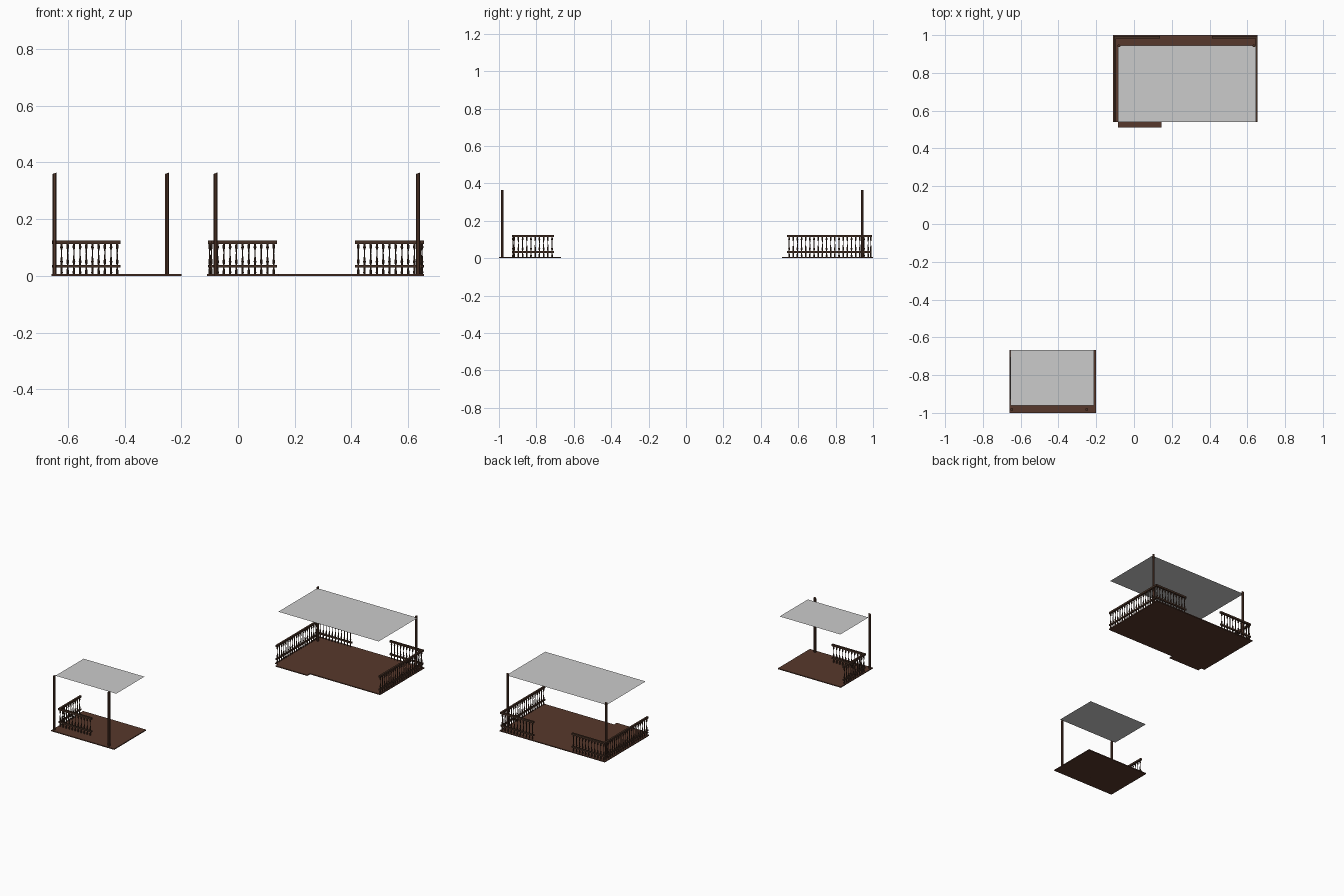
import bpy, bmesh, math
from mathutils import Matrix, Vector

if "Cube" in bpy.data.objects:
    bpy.data.objects.remove(bpy.data.objects["Cube"])


def material(name, rgb):
    m = bpy.data.materials.new(name)
    m.diffuse_color = (*rgb, 1)
    m.use_nodes = True
    m.node_tree.nodes["Principled BSDF"].inputs["Base Color"].default_value = m.diffuse_color
    return m


DECK = material("deck brown", (0.095, 0.04, 0.025))
RAIL = material("rail dark brown", (0.06, 0.03, 0.018))
POST = material("post brown", (0.085, 0.037, 0.022))
CLOTH = material("canopy grey", (0.6, 0.6, 0.6))


def finish(bm, name, mat):
    me = bpy.data.meshes.new(name)
    bm.to_mesh(me)
    bm.free()
    me.materials.append(mat)
    ob = bpy.data.objects.new(name, me)
    bpy.context.collection.objects.link(ob)
    return ob


def add_box(bm, x0, x1, y0, y1, z0, z1):
    mat = Matrix.Translation(((x0 + x1) / 2, (y0 + y1) / 2, (z0 + z1) / 2)) @ \
        Matrix.Diagonal((x1 - x0, y1 - y0, z1 - z0, 1))
    bmesh.ops.create_cube(bm, size=1, matrix=mat)


# Turned baluster: (radius, height)
SPINDLE = [(0.003, 0.0), (0.0045, 0.012), (0.003, 0.028), (0.003, 0.04), (0.0048, 0.05),
           (0.003, 0.06), (0.0018, 0.08), (0.0022, 0.092), (0.0048, 0.1), (0.0032, 0.114)]


def add_spindle(bm, x, y, n=8):
    rings = [[bm.verts.new((x + r * math.cos(2 * math.pi * i / n),
                            y + r * math.sin(2 * math.pi * i / n), z)) for i in range(n)]
             for r, z in SPINDLE]
    for a, b in zip(rings, rings[1:]):
        for i in range(n):
            j = (i + 1) % n
            bm.faces.new((a[i], a[j], b[j], b[i]))
    bm.faces.new(rings[0][::-1])
    bm.faces.new(rings[-1])


def railing(name, start, end):
    """Straight axis-aligned railing: two bars and a row of balusters."""
    bm = bmesh.new()
    s, e = Vector(start), Vector(end)
    for w, z0, z1 in ((0.006, 0.113, 0.125), (0.0045, 0.029, 0.039)):
        along_x = abs(e.x - s.x) > abs(e.y - s.y)
        px, py = (0, w) if along_x else (w, 0)
        add_box(bm, s.x - px, e.x + px, s.y - py, e.y + py, z0, z1)
    count = round((e - s).length / 0.0222)
    for i in range(count):
        p = s.lerp(e, (i + 0.5) / count)
        add_spindle(bm, p.x, p.y)
    finish(bm, name, RAIL)


def post(name, x, y):
    """Eight-sided post with a slightly slanted top."""
    bm = bmesh.new()
    bmesh.ops.create_cone(bm, cap_ends=True, segments=8, radius1=0.0078, radius2=0.0078, depth=0.362,
                          matrix=Matrix.Translation((x, y, 0.181)) @ Matrix.Rotation(math.pi / 8, 4, 'Z'))
    for v in bm.verts:
        if v.co.z > 0.3:
            v.co.z += (v.co.x - x) * 0.35
    finish(bm, name, POST)


def deck(name, boxes):
    bm = bmesh.new()
    for x0, x1, y0, y1 in boxes:
        add_box(bm, x0, x1, y0, y1, 0.0, 0.006)
    finish(bm, name, DECK)


def canopy(name, x0, x1, y0, y1):
    bm = bmesh.new()
    bm.faces.new([bm.verts.new(c) for c in
                  ((x0, y0, 0.35), (x1, y0, 0.35), (x1, y1, 0.35), (x0, y1, 0.35))])
    finish(bm, name, CLOTH)


# Large terrace
deck("large_deck", [(-0.11, 0.655, 0.54, 1.0), (-0.085, 0.145, 0.512, 0.54)])
canopy("large_canopy", -0.085, 0.645, 0.54, 0.945)
post("large_post_left", -0.08, 0.943)
post("large_post_right", 0.635, 0.943)
railing("large_rail_left", (-0.1, 0.54), (-0.1, 0.985))
railing("large_rail_right", (0.649, 0.54), (0.649, 0.985))
railing("large_rail_back_left", (-0.105, 0.988), (0.137, 0.988))
railing("large_rail_back_right", (0.413, 0.988), (0.655, 0.988))

# Small terrace
deck("small_deck", [(-0.658, -0.2, -1.0, -0.668)])
canopy("small_canopy", -0.655, -0.213, -0.96, -0.667)
post("small_post_left", -0.647, -0.982)
post("small_post_right", -0.25, -0.982)
railing("small_rail_left", (-0.65, -0.93), (-0.65, -0.705))
railing("small_rail_front", (-0.655, -0.925), (-0.415, -0.925))
